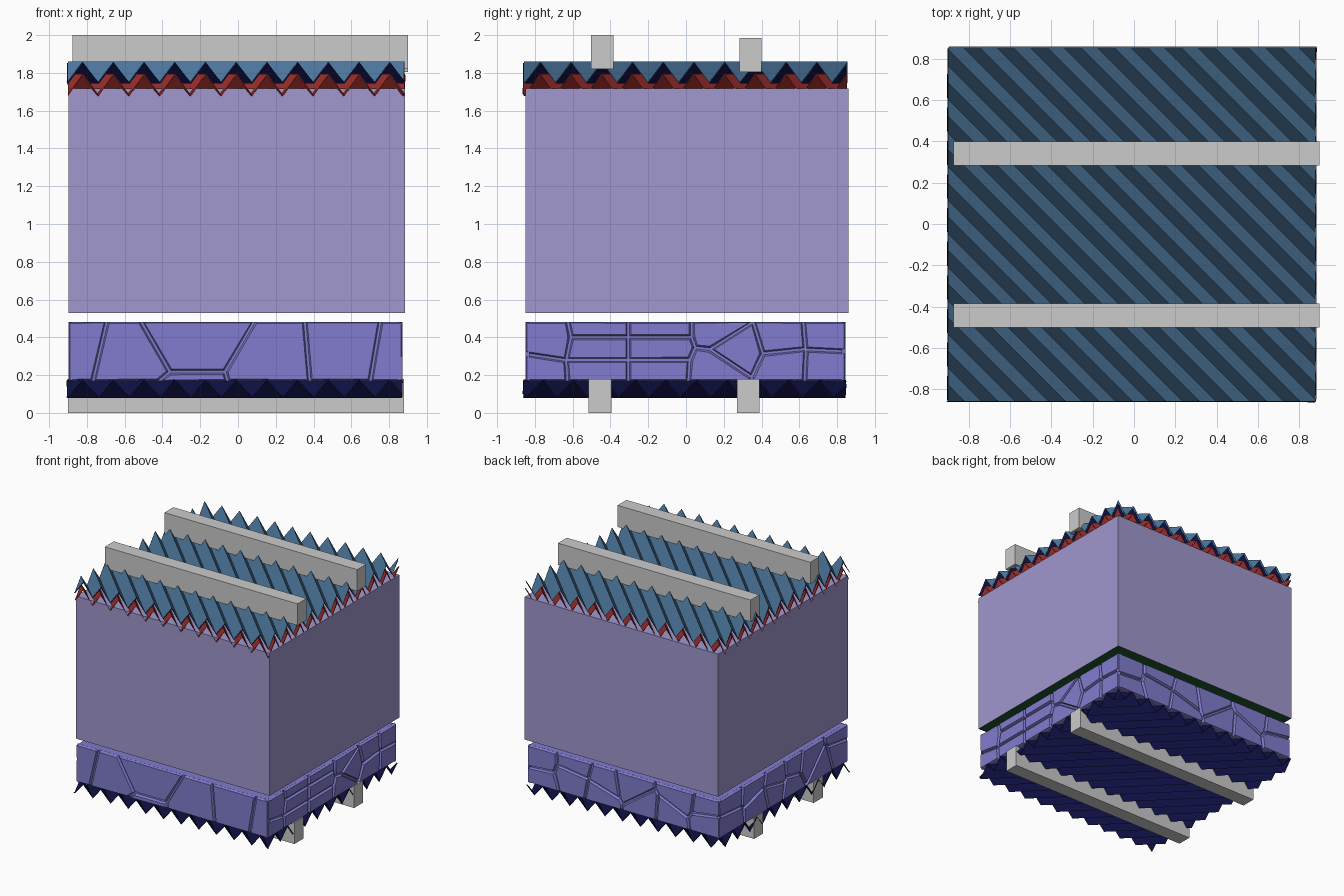
import bpy, bmesh, math, random
from mathutils import Vector, Matrix

if "Cube" in bpy.data.objects:
    bpy.data.objects.remove(bpy.data.objects["Cube"])


def material(name, rgb):
    m = bpy.data.materials.new(name)
    m.diffuse_color = [(c / 255) ** 2.2 for c in rgb] + [1]
    m.use_nodes = True
    m.node_tree.nodes["Principled BSDF"].inputs["Base Color"].default_value = m.diffuse_color
    return m


STONE = material("violet_stone", (128, 123, 205))
LILAC = material("lilac", (160, 150, 205))
GREEN = material("green", (35, 85, 48))
BLUE = material("blue", (80, 122, 160))
NAVY = material("navy", (22, 24, 70))
RED = material("red", (150, 48, 45))


def finish(name, bm, mat=None):
    me = bpy.data.meshes.new(name)
    bm.to_mesh(me)
    bm.free()
    ob = bpy.data.objects.new(name, me)
    bpy.context.collection.objects.link(ob)
    if mat:
        me.materials.append(mat)
    return ob


def box(name, lo, hi, mat=None):
    lo, hi = Vector(lo), Vector(hi)
    bm = bmesh.new()
    bmesh.ops.create_cube(bm, size=1, matrix=Matrix.Translation((lo + hi) / 2)
                          @ Matrix.Diagonal((*(hi - lo), 1)))
    return finish(name, bm, mat)


def zigzag(name, x0, x1, y0, y1, low, high, mat, thick=0.008):
    """Folded sheet whose ridges run diagonally across the rectangle."""
    bm = bmesh.new()
    bm.faces.new([bm.verts.new((x, y, 0)) for x, y in
                  ((x0, y0), (x1, y0), (x1, y1), (x0, y1))])
    half, start = 0.0813, -1.68
    for k in range(-3, 48):
        bmesh.ops.bisect_plane(bm, geom=bm.verts[:] + bm.edges[:] + bm.faces[:],
                               plane_co=(start + k * half, 0, 0), plane_no=(1, 1, 0))
    for v in bm.verts:
        t = ((v.co.x + v.co.y - start) / half) % 2
        v.co.z = low + (high - low) * abs(t - 1)
    ob = finish(name, bm, mat)
    s = ob.modifiers.new("thickness", "SOLIDIFY")
    s.thickness, s.offset = thick, -1
    return ob


def clip(poly, n, d):
    """Keep the part of a 2D polygon where p.n <= d."""
    out = []
    for a, b in zip(poly, poly[1:] + poly[:1]):
        da, db = a.dot(n) - d, b.dot(n) - d
        if da <= 0:
            out.append(a)
        if da * db < 0:
            out.append(a.lerp(b, da / (da - db)))
    return out


def stone_side(name, seeds, u0, u1, z0, z1, place):
    """Irregular bevelled stones filling a wall side; place maps (u, z, depth) to 3D."""
    bm = bmesh.new()
    seeds = [Vector(s) for s in seeds]
    for s in seeds:
        poly = [Vector(p) for p in ((u0, z0), (u1, z0), (u1, z1), (u0, z1))]
        for o in seeds:
            if o != s and poly:
                n = (o - s).normalized()
                poly = clip(poly, n, n.dot((s + o) / 2) - 0.006)
        if len(poly) > 2:
            bm.faces.new([bm.verts.new((p.x, p.y, -0.022)) for p in poly])
    bmesh.ops.remove_doubles(bm, verts=bm.verts[:], dist=0.002)
    bmesh.ops.inset_individual(bm, faces=bm.faces[:], thickness=0.011, depth=0.022)
    for v in bm.verts:
        v.co = place(*v.co)
    bmesh.ops.recalc_face_normals(bm, faces=bm.faces[:])
    return finish(name, bm, STONE)


def scattered(u0, u1, cols, seed):
    rng = random.Random(seed)
    w = (u1 - u0) / cols
    return [(u0 + (i + 0.5 + rng.uniform(-0.3, 0.3)) * w,
             0.25 + 0.16 * j + rng.uniform(-0.06, 0.06))
            for i in range(cols) for j in range(2)]


# support beams below and above
for i, (y, top) in enumerate(((-0.455, 2.0), (0.33, 1.985))):
    box(f"bottom_beam_{i}", (-0.90, y - 0.06, 0), (0.88, y + 0.06, 0.18))
    box(f"top_beam_{i}", (-0.875, y - 0.047, top - 0.18), (0.90, y + 0.07, top))

# stone foundation: core and four faced sides
X0, X1, Y0, Y1, Z0, Z1 = -0.897, 0.87, -0.85, 0.845, 0.17, 0.482
box("foundation_core", (X0 + .02, Y0 + .02, Z0), (X1 - .02, Y1 - .02, Z1), STONE)
front = [(-.86, .36), (-.6, .3), (-.31, .466), (-.31, -.03), (.265, .13), (.5, .15), (.884, .085)]
right = [(-.76, .4), (-.79, .2), (-.47, .46), (-.47, .34), (-.47, .22), (-.14, .46), (-.14, .34),
         (-.14, .22), (.2, .46), (.27, .35), (.17, .2), (.52, .23), (.5, .42), (.75, .44), (.74, .22)]
stone_side("foundation_front", front, X0, X1, Z0, Z1, lambda u, z, d: Vector((u, Y0 - d, z)))
stone_side("foundation_right", right, Y0, Y1, Z0, Z1, lambda u, z, d: Vector((X1 + d, u, z)))
stone_side("foundation_back", scattered(X0, X1, 6, 3), X0, X1, Z0, Z1,
           lambda u, z, d: Vector((u, Y1 + d, z)))
stone_side("foundation_left", scattered(Y0, Y1, 6, 8), Y0, Y1, Z0, Z1,
           lambda u, z, d: Vector((X0 - d, u, z)))

# main block with green underside
block = box("main_block", (-0.897, -0.85, 0.53), (0.885, 0.86, 1.717), LILAC)
block.data.materials.append(GREEN)
for p in block.data.polygons:
    p.material_index = int(p.normal.z < -0.5)

# folded sheets
zigzag("bottom_sheet", -0.905, 0.87, -0.86, 0.845, 0.085, 0.177, NAVY)
zigzag("red_sheet", -0.90, 0.882, -0.86, 0.85, 1.685, 1.795, RED)
zigzag("navy_sheet", -0.905, 0.878, -0.862, 0.848, 1.747, 1.852, NAVY, 0.003)
zigzag("blue_sheet", -0.90, 0.88, -0.857, 0.855, 1.75, 1.86, BLUE, 0.003)
